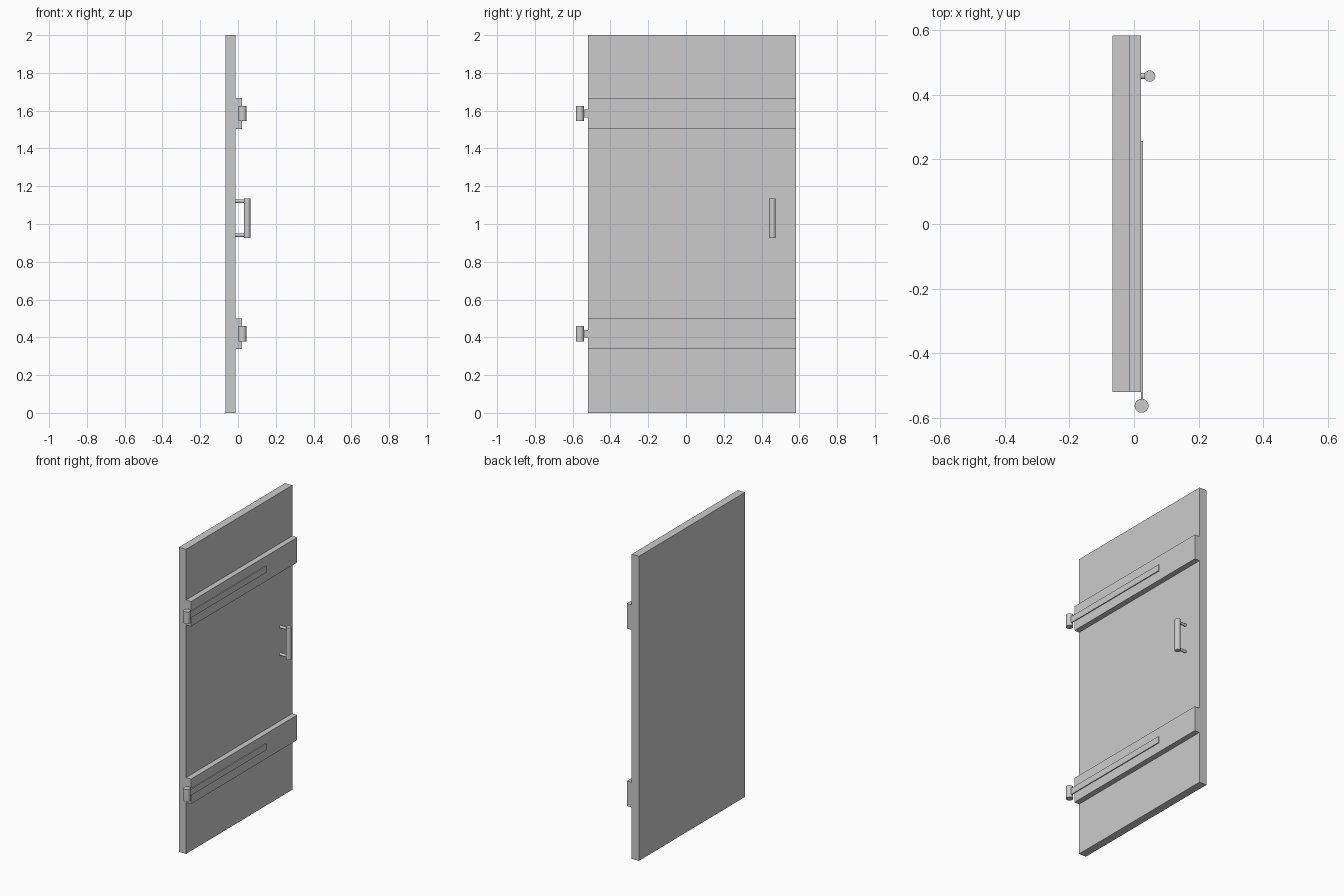
import bpy
from math import pi

if "Cube" in bpy.data.objects:
    bpy.data.objects.remove(bpy.data.objects["Cube"])


def box(name, x, y, z):
    """Box from (min, max) ranges on each axis."""
    bpy.ops.mesh.primitive_cube_add(size=1, location=[(a + b) / 2 for a, b in (x, y, z)])
    ob = bpy.context.object
    ob.name = name
    ob.scale = [b - a for a, b in (x, y, z)]
    bpy.ops.object.transform_apply(location=False, rotation=False, scale=True)
    return ob


def rod(name, center, radius, length, rotation=(0, 0, 0), sides=16):
    bpy.ops.mesh.primitive_cylinder_add(vertices=sides, radius=radius, depth=length,
                                        location=center, rotation=rotation)
    ob = bpy.context.object
    ob.name = name
    bpy.ops.object.shade_smooth_by_angle(angle=pi / 6)
    return ob


BACK, FACE, BATTEN, STRAP = -0.066, -0.014, 0.022, 0.028
WIDTH = (-0.519, 0.583)

# Door slab
box("door_panel", (BACK, FACE), WIDTH, (0, 2))

# Cross battens, each carrying a strap hinge with a barrel
for label, z in (("lower", 0.419), ("upper", 1.585)):
    box(label + "_batten", (FACE, BATTEN), WIDTH, (z - 0.082, z + 0.082))
    box(label + "_hinge_strap", (BATTEN, STRAP), (-0.562, 0.256), (z - 0.021, z + 0.021))
    rod(label + "_hinge_barrel", (0.0235, -0.5615, z), 0.0215, 0.08)

# Pull handle: upright grip on two posts
HX, HY, HZ = 0.0485, 0.457, 1.03
rod("handle_grip", (HX, HY, HZ), 0.0175, 0.21)
for label, dz in (("lower", -0.09), ("upper", 0.09)):
    rod(label + "_handle_post", ((FACE + HX) / 2, HY, HZ + dz), 0.009, HX - FACE,
        rotation=(0, pi / 2, 0))
